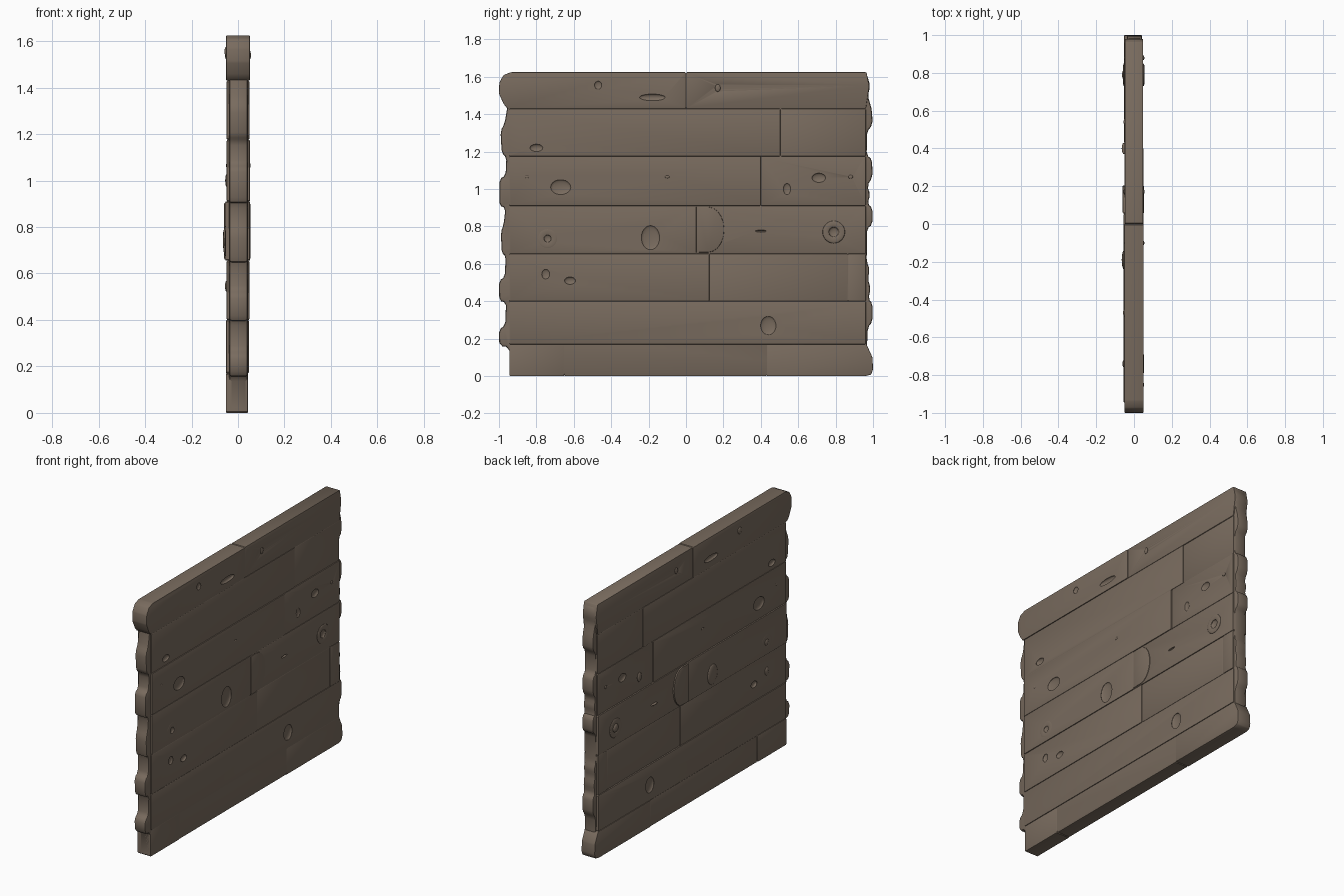
import bpy, bmesh, math
from mathutils import Matrix, Vector

if "Cube" in bpy.data.objects:
    bpy.data.objects.remove(bpy.data.objects["Cube"])

wood = bpy.data.materials.new("weathered brown wood")
wood.diffuse_color = (0.19, 0.147, 0.112, 1)
wood.use_nodes = True
wood.node_tree.nodes["Principled BSDF"].inputs["Base Color"].default_value = wood.diffuse_color


def soften(pts, cut):
    """Cut each corner of an outline by a limited length."""
    out = []
    for i, p in enumerate(pts):
        p, a, b = Vector(p), Vector(pts[i - 1]), Vector(pts[(i + 1) % len(pts)])
        for q in (a, b):
            d = q - p
            out.append(p + d.normalized() * min(cut, 0.3 * d.length))
    return out


def finish(bm, name):
    bmesh.ops.recalc_face_normals(bm, faces=bm.faces)
    me = bpy.data.meshes.new(name)
    bm.to_mesh(me)
    bm.free()
    me.materials.append(wood)
    ob = bpy.data.objects.new(name, me)
    bpy.context.collection.objects.link(ob)
    return ob


def slab(name, outline, x0, x1, bevel):
    """Extrude a (y, z) outline along x and round its rims."""
    bm = bmesh.new()
    face = bm.faces.new([bm.verts.new((x0, y, z)) for y, z in outline])
    ext = bmesh.ops.extrude_face_region(bm, geom=[face])
    bmesh.ops.translate(bm, vec=(x1 - x0, 0, 0),
                        verts=[v for v in ext["geom"] if isinstance(v, bmesh.types.BMVert)])
    rims = [e for e in bm.edges if abs(e.verts[0].co.x - e.verts[1].co.x) < 1e-6]
    bmesh.ops.bevel(bm, geom=rims, offset=bevel, segments=2, profile=0.5,
                    affect='EDGES', clamp_overlap=True)
    return finish(bm, name)


# Core with worn tongues sticking out at both ends
left = [(-.945, .004), (-.945, .155), (-.998, .16), (-1, .25), (-.967, .27), (-.962, .395),
        (-.998, .4), (-1, .51), (-.968, .53), (-.965, .645), (-.985, .655), (-.99, .77),
        (-.975, .81), (-.965, .9), (-.998, .91), (-.997, 1.055), (-.965, 1.07), (-.96, 1.17),
        (-.985, 1.19), (-.992, 1.31), (-.97, 1.35), (-.955, 1.44), (-.955, 1.62)]
right = [(.965, 1.62), (.985, 1.55), (.972, 1.5), (.995, 1.42), (.997, 1.34), (.968, 1.31),
         (.966, 1.18), (.995, 1.16), (.997, 1.06), (.968, 1.02), (.985, .97), (.97, .92),
         (.997, .9), (.997, .81), (.968, .79), (.966, .61), (.983, .57), (.972, .52),
         (.987, .47), (.975, .41), (.997, .39), (.997, .29), (.972, .26), (.968, .16), (.968, .004)]
core = slab("core_with_tongues", soften(left + right, .018), -.038, .042, .014)
parts = [core]

# Plank rows: bottom, top, back depth, front depth, joint positions along y
rows = [(0, .17, -.051, .041, [-.65, .43]),
        (.17, .4, -.05, .045, []),
        (.4, .655, -.047, .047, [.125, .865]),
        (.655, .91, -.053, .05, [.055]),
        (.91, 1.175, -.047, .05, [.4]),
        (1.175, 1.43, -.047, .047, [.505]),
        (1.43, 1.625, -.05, .05, [0])]
for r, (z0, z1, xb, xf, joints) in enumerate(rows):
    cuts = [-.945] + joints + [.962]
    for j in range(len(cuts) - 1):
        a, b = cuts[j], cuts[j + 1]
        start, end = [(a, z1), (a, z0)], [(b, z0), (b, z1)]
        if r == 6 and j == 0:      # big rounded end, top left
            start = [(-.935, z1), (-.975, 1.61), (-.998, 1.57), (-1, 1.51), (-.975, 1.455), (-.955, z0)]
        if r == 6 and j == 1:      # worn end, top right
            end = [(.962, z0), (.98, 1.55), (.965, z1)]
        if r == 0 and j == 2:      # big rounded end, bottom right
            end = [(.96, z0), (.99, .008), (1, .035), (.997, .1), (.965, z1)]
        # small alternating depth step between neighbouring planks
        s = .0015 * (-1) ** j
        parts.append(slab(f"plank_{r + 1}_{j + 1}", soften(start + end, .005), xb - s, xf + s, .004))

# Raised half-round patch on the middle row
patch = [(.055, .66)] + [(.12 + .085 * math.cos(t), .783 + .122 * math.sin(t))
                         for t in [math.radians(-90 + 18 * k) for k in range(11)]] + [(.055, .905)]
parts.append(slab("half_round_patch", patch, -.06, .053, .006))


def faces_at(z):
    return next((xb, xf) for z0, z1, xb, xf, _ in rows if z <= z1)


# Raised knot rings on both faces
for n, (y, z, rad) in enumerate([(.79, .77, .043), (-.74, .735, .036)]):
    for side, x in zip(("back", "front"), faces_at(z)):
        bpy.ops.mesh.primitive_torus_add(major_radius=rad, minor_radius=.017, major_segments=28,
                                         minor_segments=10, location=(x, y, z),
                                         rotation=(0, math.pi / 2, 0))
        ring = bpy.context.object
        ring.name = f"knot_ring_{n + 1}_{side}"
        ring.scale.z = .3 if n == 0 else .18
        ring.data.materials.append(wood)
        ring.data.shade_smooth()

# Dents pressed into both faces: y, z, half width, half height
dents = [(-.67, 1.01, .055, .04), (-.19, .74, .05, .065), (-.75, .545, .022, .026),
         (-.62, .51, .03, .02), (.44, .27, .042, .05), (.71, 1.06, .037, .025),
         (-.47, 1.555, .02, .022), (.17, 1.54, .014, .02), (-.8, 1.22, .035, .02),
         (.79, .77, .026, .026), (-.74, .735, .02, .02), (.54, 1.0, .02, .03),
         (-.18, 1.49, .07, .018), (.4, .775, .03, .006), (.88, 1.065, .012, .01),
         (-.85, 1.065, .01, .008), (-.1, 1.065, .012, .008)]
bm = bmesh.new()
for y, z, ry, rz in dents:
    for x in faces_at(z):
        m = Matrix.Translation((x, y, z)) @ Matrix.Diagonal((min(.012, ry * .4), ry, rz, 1))
        bmesh.ops.create_uvsphere(bm, u_segments=20, v_segments=12, radius=1, matrix=m)
cutter = finish(bm, "dent_cutter")
cutter.hide_render = True
for ob in parts[:-1]:
    mod = ob.modifiers.new("dents", 'BOOLEAN')
    mod.operation, mod.solver, mod.object = 'DIFFERENCE', 'EXACT', cutter
deps = bpy.context.evaluated_depsgraph_get()
baked = [bpy.data.meshes.new_from_object(ob.evaluated_get(deps)) for ob in parts]
for ob, me in zip(parts, baked):
    ob.modifiers.clear()
    ob.data = me
bpy.data.objects.remove(cutter)

# Smooth the rounded rims, keep real corners sharp
bpy.ops.object.select_all(action='DESELECT')
for ob in parts:
    ob.select_set(True)
bpy.context.view_layer.objects.active = core
bpy.ops.object.shade_smooth_by_angle(angle=math.radians(40))
